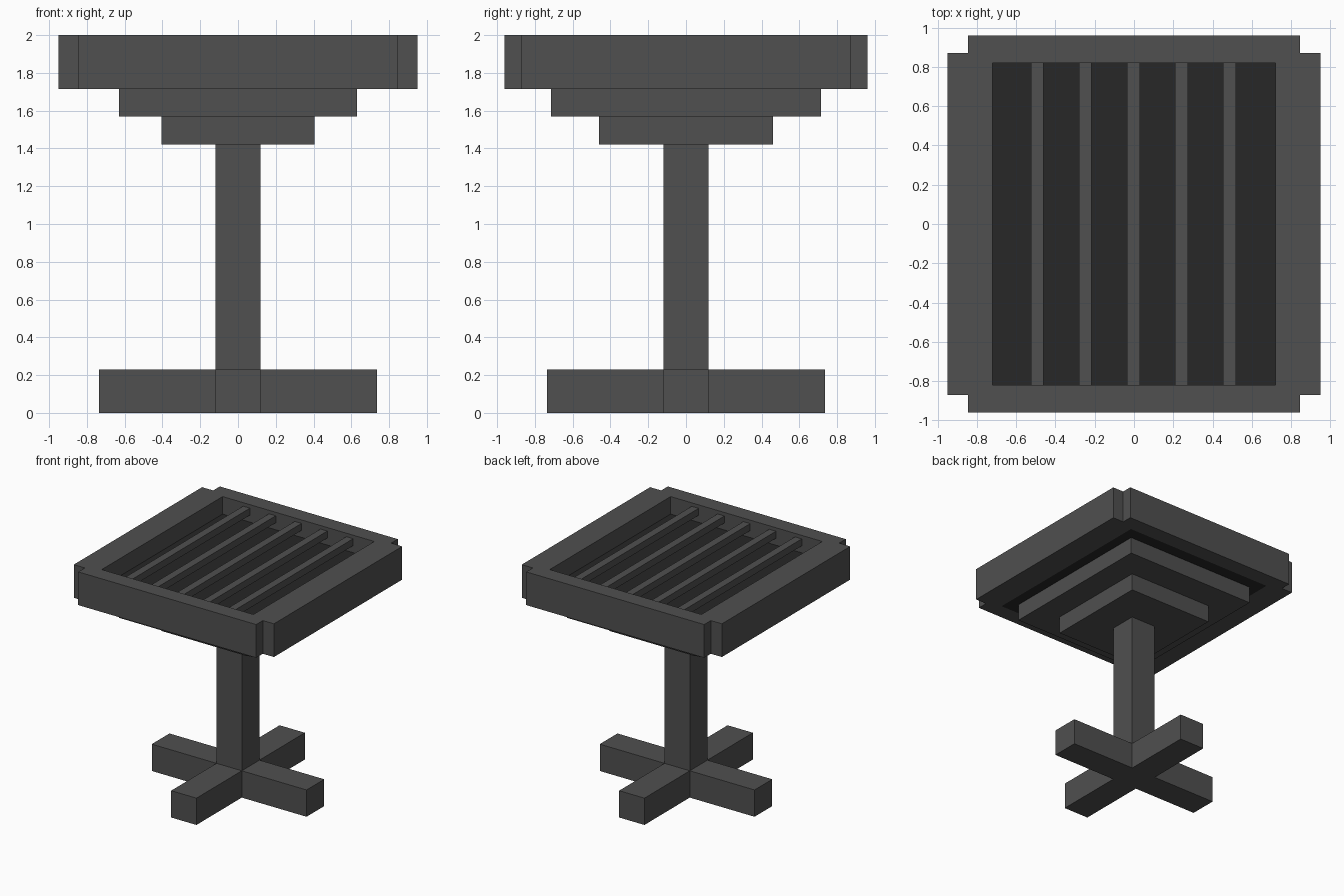
import bpy

if "Cube" in bpy.data.objects:
    bpy.data.objects.remove(bpy.data.objects["Cube"])


def material(name, value):
    m = bpy.data.materials.new(name)
    m.diffuse_color = (value, value, value, 1)
    m.use_nodes = True
    m.node_tree.nodes["Principled BSDF"].inputs["Base Color"].default_value = m.diffuse_color
    return m


iron = material("dark_iron", 0.08)
coal = material("coal_black", 0.02)


def box(name, x0, x1, y0, y1, z0, z1, mat=iron):
    bpy.ops.mesh.primitive_cube_add(
        size=1, location=((x0 + x1) / 2, (y0 + y1) / 2, (z0 + z1) / 2))
    ob = bpy.context.object
    ob.name = name
    ob.scale = (x1 - x0, y1 - y0, z1 - z0)
    bpy.ops.object.transform_apply(location=False, rotation=False, scale=True)
    ob.data.materials.append(mat)
    return ob


def centred(name, hx, hy, z0, z1, mat=iron):
    return box(name, -hx, hx, -hy, hy, z0, z1, mat)


# Post and stepped supports
centred("post", 0.12, 0.12, 0.23, 1.42)
centred("lower_step", 0.405, 0.46, 1.42, 1.57)
centred("upper_step", 0.63, 0.715, 1.57, 1.715)

# Crossed feet: one hub and four arms
centred("foot_hub", 0.12, 0.12, 0, 0.23)
for side, s in (("left", -1), ("right", 1)):
    a, b = sorted((s * 0.12, s * 0.735))
    box(side + "_foot", a, b, -0.12, 0.12, 0, 0.23)
for side, s in (("front", -1), ("back", 1)):
    a, b = sorted((s * 0.12, s * 0.735))
    box(side + "_foot", -0.12, 0.12, a, b, 0, 0.23)

# Tray rim with notched corners
for side, s in (("left", -1), ("right", 1)):
    a, b = sorted((s * 0.72, s * 0.95))
    box(side + "_rim", a, b, -0.87, 0.87, 1.715, 2)
for side, s in (("front", -1), ("back", 1)):
    a, b = sorted((s * 0.82, s * 0.96))
    box(side + "_rim", -0.845, 0.845, a, b, 1.715, 2)

# Sunken bed and grill bars
centred("coal_bed", 0.72, 0.82, 1.715, 1.85, coal)
for i in range(5):
    x = -0.003 + (i - 2) * 0.245
    box(f"grill_bar_{i + 1}", x - 0.0325, x + 0.0325, -0.82, 0.82, 1.91, 1.97)
